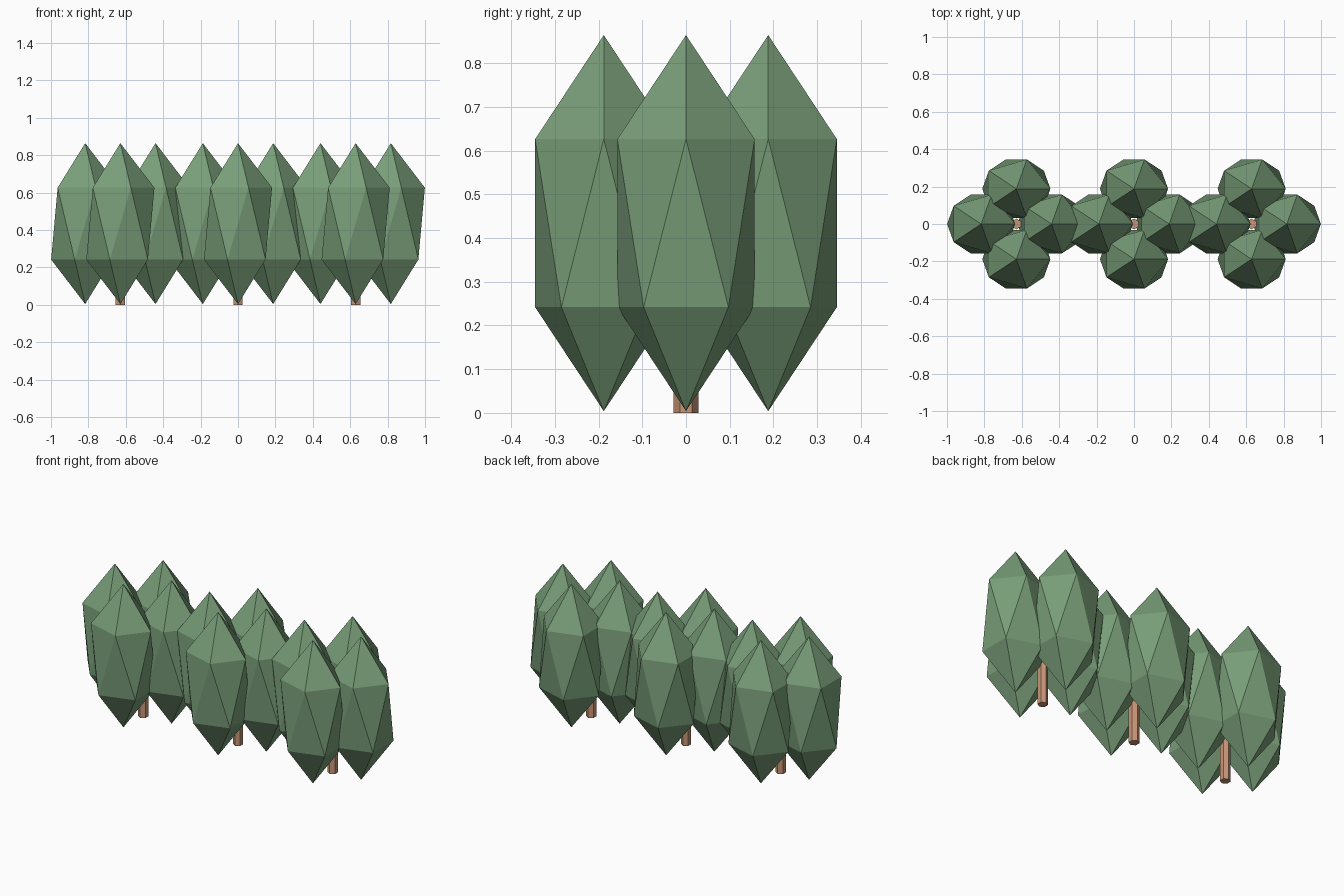
import bpy

if "Cube" in bpy.data.objects:
    bpy.data.objects.remove(bpy.data.objects["Cube"], do_unlink=True)


def make_material(name, color):
    mat = bpy.data.materials.new(name)
    mat.use_nodes = True
    mat.diffuse_color = color
    mat.node_tree.nodes["Principled BSDF"].inputs["Base Color"].default_value = color
    return mat


leaf_green = make_material("leaf green", (0.19, 0.34, 0.19, 1))
bark_brown = make_material("bark brown", (0.58, 0.305, 0.185, 1))

TREE_SPACING = 0.629
LOBE_OFFSET = 0.188
LOBE_RADII = (0.2035, 0.1845, 0.43)
LOBE_CENTRE = 0.434
TRUNK_RADIUS = 0.0285
TRUNK_HEIGHT = 0.45


def finish(name, mat):
    obj = bpy.context.object
    obj.name = name
    obj.data.materials.append(mat)
    return obj


def add_lobe(name, x, y):
    # Stretched icosahedron of foliage
    bpy.ops.mesh.primitive_ico_sphere_add(subdivisions=1, radius=1, location=(x, y, LOBE_CENTRE))
    finish(name, leaf_green).scale = LOBE_RADII


def add_trunk(name, x):
    # Six-sided trunk, hidden inside the foliage at its top
    bpy.ops.mesh.primitive_cylinder_add(vertices=6, radius=TRUNK_RADIUS, depth=TRUNK_HEIGHT,
                                        location=(x, 0, TRUNK_HEIGHT / 2))
    finish(name, bark_brown)


lobes = {"left": (1, 0), "right": (-1, 0), "front": (0, -1), "back": (0, 1)}

# Three identical trees in a row
for tree, step in (("right", -1), ("middle", 0), ("left", 1)):
    x = step * TREE_SPACING
    add_trunk(f"{tree}_tree_trunk", x)
    for side, (dx, dy) in lobes.items():
        add_lobe(f"{tree}_tree_{side}_foliage", x + dx * LOBE_OFFSET, dy * LOBE_OFFSET)
